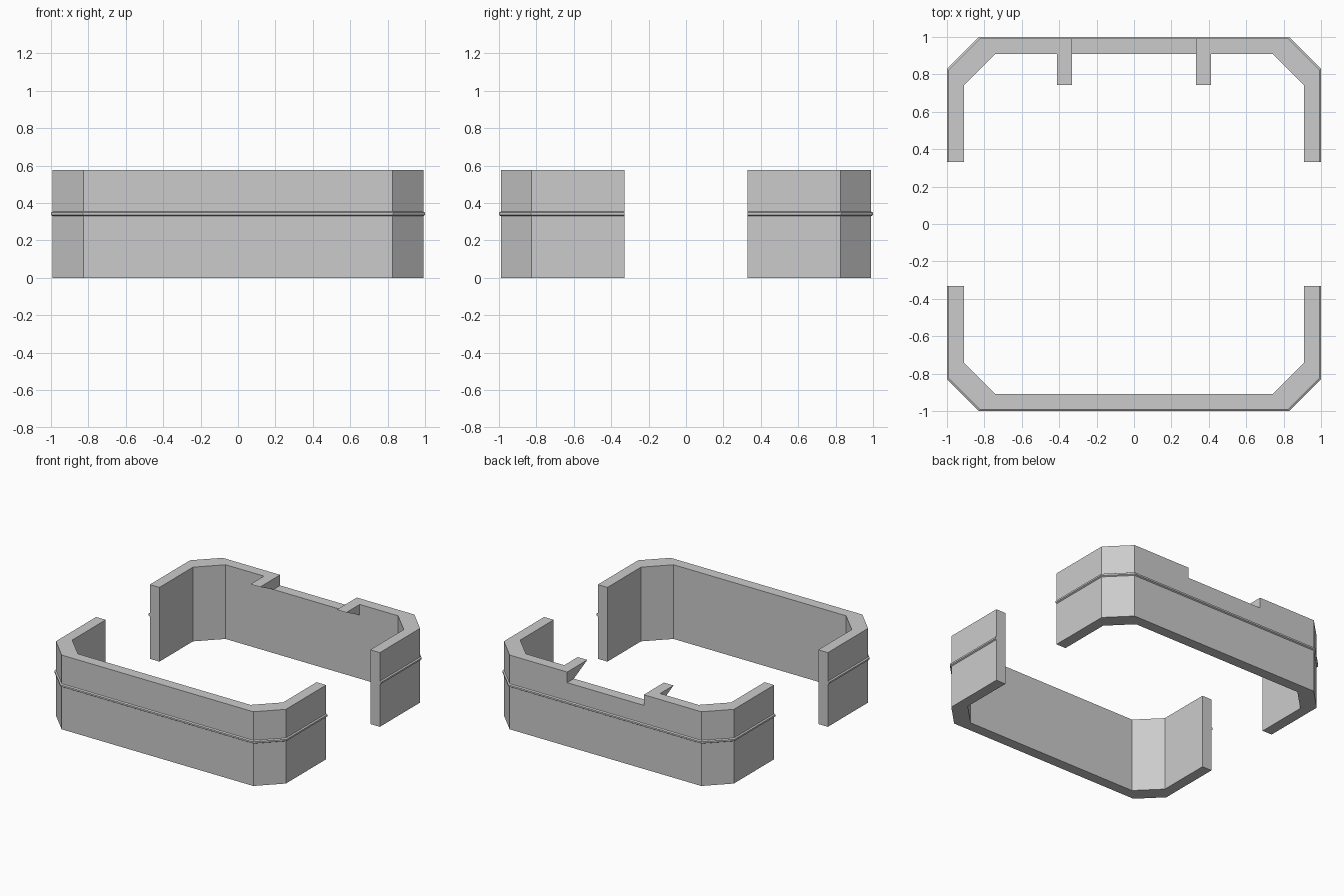
import bpy, bmesh, math

cube = bpy.data.objects.get("Cube")
if cube:
    bpy.data.objects.remove(cube)

U = 0.0825            # wall thickness, the module of every size
HEIGHT = 7 * U
LEDGE = 0.01          # how far the trim stands out

grey = bpy.data.materials.new("light grey")
grey.use_nodes = True
grey.diffuse_color = (0.6, 0.6, 0.6, 1)
grey.node_tree.nodes["Principled BSDF"].inputs["Base Color"].default_value = (0.6, 0.6, 0.6, 1)


def half_ring(reach, corner):
    """Plan of a U-shaped wall line with chamfered corners."""
    right = [(reach, 4 * U), (reach, corner), (corner, reach)]
    return right + [(-x, y) for x, y in reversed(right)]


def loft(name, rings, side=1):
    """Closed solid through rings of points, capped at both ends."""
    bm = bmesh.new()
    loops = [[bm.verts.new((x, y * side, z)) for x, y, z in ring] for ring in rings]
    n = len(loops[0])
    for a, b in zip(loops, loops[1:]):
        for i in range(n):
            j = (i + 1) % n
            bm.faces.new((a[i], a[j], b[j], b[i]))
    bm.faces.new(loops[0])
    bm.faces.new(loops[-1])
    bmesh.ops.recalc_face_normals(bm, faces=bm.faces)
    mesh = bpy.data.meshes.new(name)
    bm.to_mesh(mesh)
    bm.free()
    mesh.materials.append(grey)
    obj = bpy.data.objects.new(name, mesh)
    bpy.context.collection.objects.link(obj)
    return obj


def wall(name, side):
    plan = half_ring(12 * U, 10 * U) + half_ring(11 * U, 9 * U)[::-1]
    return loft(name, [[(x, y, z) for x, y in plan] for z in (0, HEIGHT)], side)


def trim(name, side):
    # bevelled strip swept along the outer wall line, its back sunk in the wall
    section = [(-LEDGE, 0.33), (0, 0.33), (LEDGE, 0.336),
               (LEDGE, 0.349), (0, 0.355), (-LEDGE, 0.355)]
    lines = [[(x, y, z) for x, y in half_ring(12 * U + d, 10 * U + d * math.tan(math.pi / 8))]
             for d, z in section]
    return loft(name, list(zip(*lines)), side)


# Front and back walls with their trim
wall("front_wall", -1)
trim("front_trim", -1)
back = wall("back_wall", 1)
trim("back_trim", 1)

# Shallow notch in the top of the back wall
cutter = loft("notch_cutter", [[(x, 10 * U, z), (x, 13 * U, z), (x, 13 * U, z + 2 * U),
                                (x, 10 * U, z + 2 * U)]
                               for x, z in ((-4 * U, 6 * U), (4 * U, 6 * U))])
cutter.hide_render = True
notch = back.modifiers.new("notch", "BOOLEAN")
notch.operation = "DIFFERENCE"
notch.solver = "EXACT"
notch.object = cutter
bpy.context.view_layer.objects.active = back
bpy.ops.object.modifier_apply(modifier="notch")
bpy.data.objects.remove(cutter)

# Triangular brackets beside the notch
for name, s in (("left_bracket", 1), ("right_bracket", -1)):
    loft(name, [[(s * x, 11 * U, 6 * U), (s * x, 11 * U, HEIGHT), (s * x, 9 * U, HEIGHT)]
                for x in (4 * U, 5 * U)])
